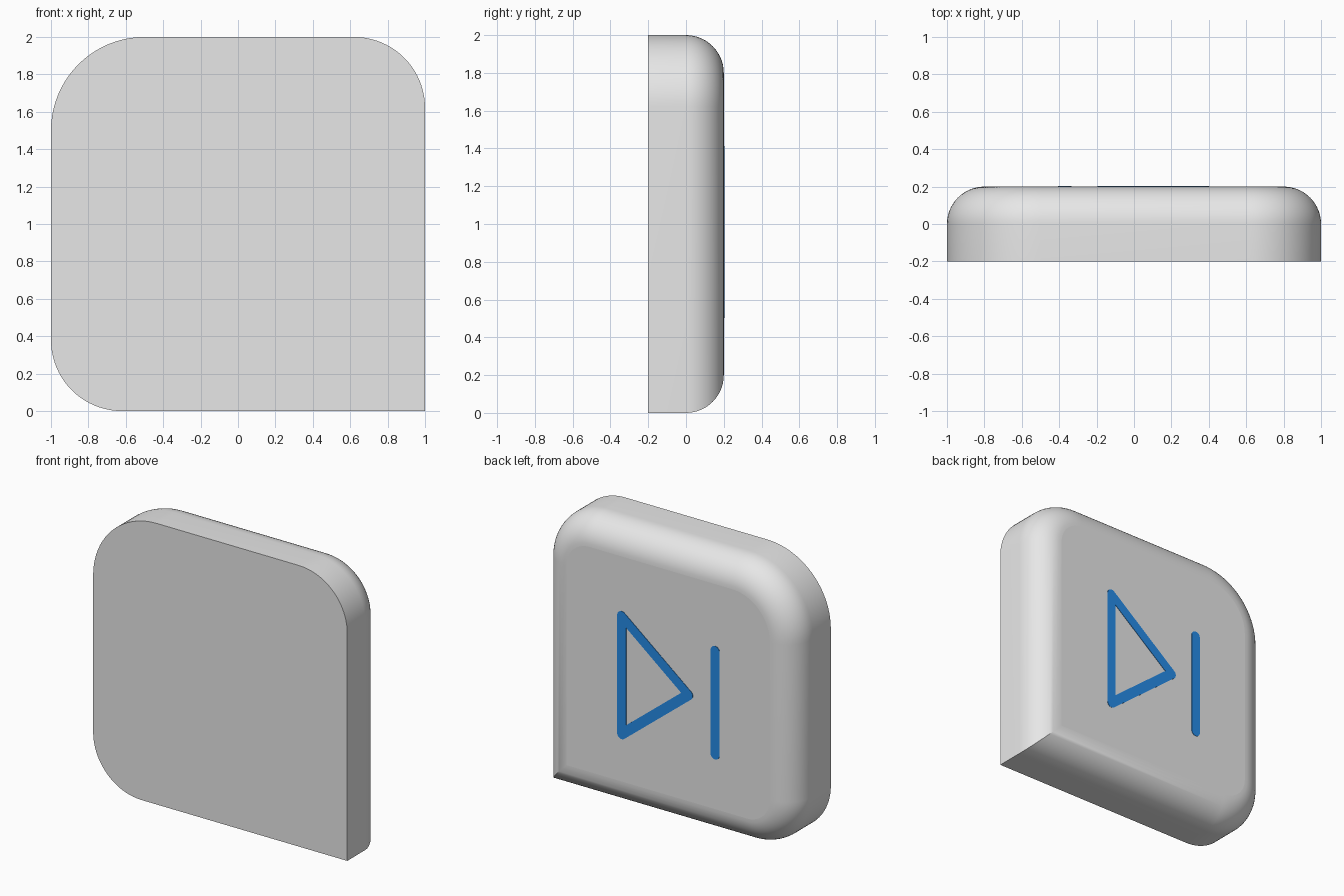
import bpy, bmesh, math
from mathutils import Vector

if "Cube" in bpy.data.objects:
    bpy.data.objects.remove(bpy.data.objects["Cube"])


def material(name, rgb):
    m = bpy.data.materials.new(name)
    m.diffuse_color = (*rgb, 1.0)
    m.use_nodes = True
    m.node_tree.nodes["Principled BSDF"].inputs["Base Color"].default_value = m.diffuse_color
    return m


def finish(name, bm, mat):
    bmesh.ops.recalc_face_normals(bm, faces=bm.faces)
    me = bpy.data.meshes.new(name)
    bm.to_mesh(me)
    bm.free()
    me.materials.append(mat)
    ob = bpy.data.objects.new(name, me)
    bpy.context.collection.objects.link(ob)
    return ob


def arc(cx, cz, r, a0, a1, n):
    return [(cx + r * math.cos(math.radians(a0 + (a1 - a0) * i / n)),
             cz + r * math.sin(math.radians(a0 + (a1 - a0) * i / n)))
            for i in range(n + 1)]


grey = material("light grey", (0.8, 0.8, 0.8))
blue = material("icon blue", (0.02, 0.27, 0.83))

# Button body: rounded outline with one sharp corner, back rim rolled over
EDGE = 0.2
CORNERS = [(1, 2, 0.38, 0), (-1, 2, 0.5, 90), (-1, 0, 0.38, 180), (1, 0, 0, 270)]


def outline(inset):
    pts = []
    for x, z, r, a in CORNERS:
        sx, sz = (1 if x > 0 else -1), (1 if z > 1 else -1)
        if r == 0:
            pts.append((x - sx * inset, z - sz * inset))
        else:
            pts += arc(x - sx * r, z - sz * r, r - inset, a, a + 90, 20)
    return pts


STEPS = 14
levels = [(0, -0.2)]
for i in range(STEPS + 1):
    t = math.pi / 2 * i / STEPS
    levels.append((EDGE * (1 - math.cos(t)), EDGE * math.sin(t)))

bm = bmesh.new()
rings = [[bm.verts.new((x, y, z)) for x, z in outline(inset)] for inset, y in levels]
n = len(rings[0])
for a, b in zip(rings, rings[1:]):
    for i in range(n):
        j = (i + 1) % n
        bm.faces.new((a[i], a[j], b[j], b[i]))
bm.faces.new(rings[0])
bm.faces.new(rings[-1])
body = finish("button_body", bm, grey)
bpy.context.view_layer.objects.active = body
body.select_set(True)
bpy.ops.object.shade_smooth_by_angle(angle=math.radians(30))
for p in body.data.polygons:
    if len(p.vertices) > 4:
        p.use_smooth = False

# Icon plates on the back face
H = 0.035      # half the stroke width
MID = 0.957    # icon centre height
BACK, THICK = 0.2, 0.003


def thicken(bm):
    res = bmesh.ops.extrude_face_region(bm, geom=bm.faces[:])
    verts = [v for v in res["geom"] if isinstance(v, bmesh.types.BMVert)]
    bmesh.ops.translate(bm, verts=verts, vec=(0, THICK, 0))


# Bar with round ends
bm = bmesh.new()
pts = arc(-0.37, MID + 0.368, H, 0, 180, 12) + arc(-0.37, MID - 0.368, H, 180, 360, 12)
bm.faces.new([bm.verts.new((x, BACK, z)) for x, z in pts])
thicken(bm)
finish("icon_bar", bm, blue)

# Hollow triangle: rounded outside, pointed inside
tri = [Vector((0.365, MID - 0.42)), Vector((0.365, MID + 0.42)), Vector((-0.16, MID))]
bm = bmesh.new()
outer, inner = [], []
for k in range(3):
    p, prev, nxt = tri[k], tri[k - 1], tri[(k + 1) % 3]
    d0, d1 = (p - prev).normalized(), (nxt - p).normalized()
    n0, n1 = Vector((d0.y, -d0.x)), Vector((d1.y, -d1.x))   # outward normals
    a0 = math.degrees(math.atan2(n0.y, n0.x))
    turn = math.degrees(math.acos(n0.dot(n1)))
    inside = p - (n0 + n1) * H / (1 + n0.dot(n1))
    iv = bm.verts.new((inside.x, BACK, inside.y))
    for x, z in arc(p.x, p.y, H, a0, a0 + turn, 10):
        outer.append(bm.verts.new((x, BACK, z)))
        inner.append(iv)
for i in range(len(outer)):
    j = (i + 1) % len(outer)
    ring = [outer[i], outer[j], inner[j]]
    if inner[i] is not inner[j]:
        ring.append(inner[i])
    bm.faces.new(ring)
thicken(bm)
finish("icon_triangle", bm, blue)
